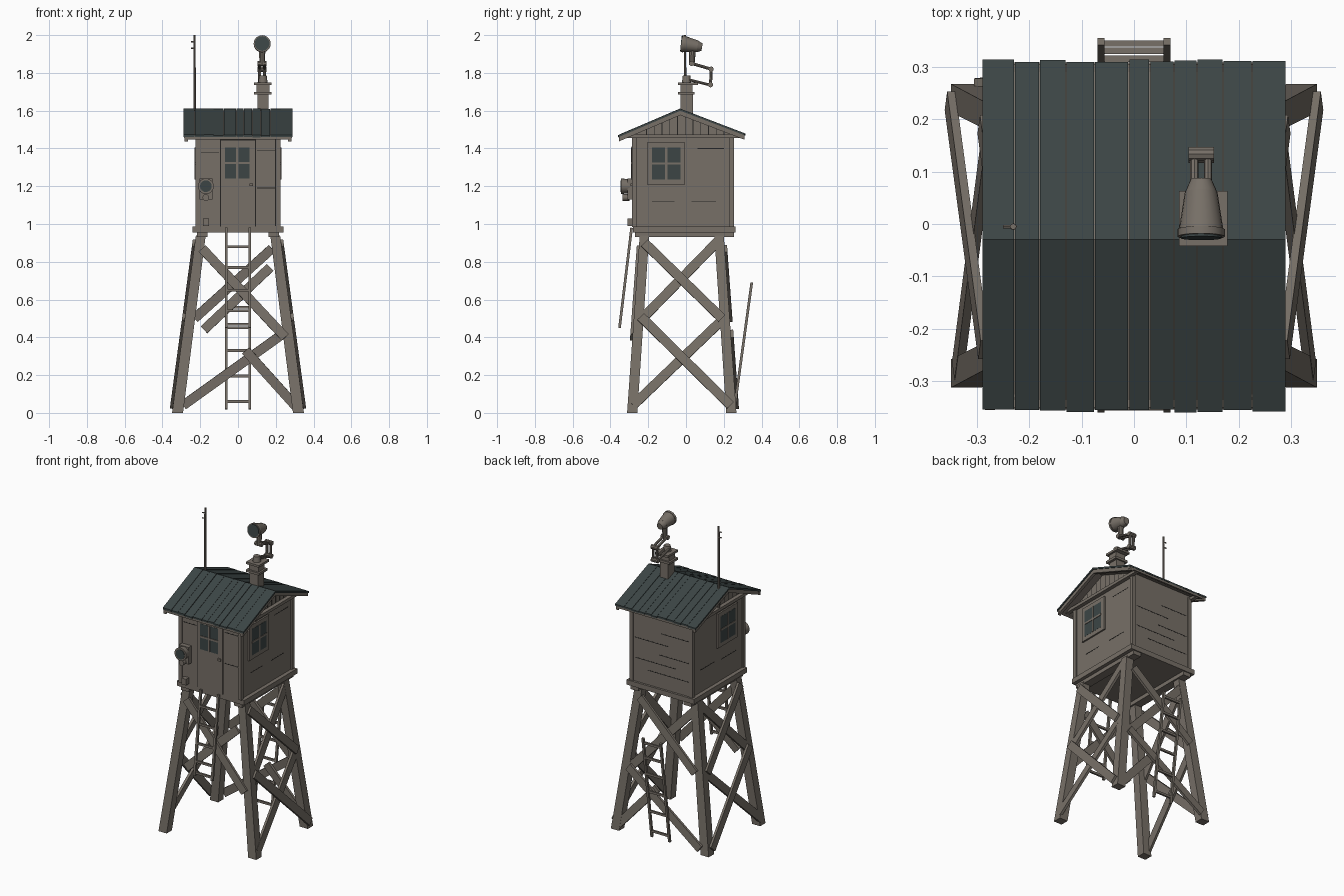
import bpy, bmesh, math, random
from mathutils import Vector, Matrix

if "Cube" in bpy.data.objects:
    bpy.data.objects.remove(bpy.data.objects["Cube"])

random.seed(4)

def material(name, rgb):
    m = bpy.data.materials.new(name)
    m.diffuse_color = (*rgb, 1)
    m.use_nodes = True
    m.node_tree.nodes["Principled BSDF"].inputs["Base Color"].default_value = m.diffuse_color
    return m

WOOD = material("weathered wood", (0.185, 0.162, 0.137))
SLATE = material("dark slate", (0.045, 0.06, 0.06))
CRACK = material("crack black", (0.018, 0.017, 0.016))

def finish(name, bm, mat, smooth=False):
    bmesh.ops.recalc_face_normals(bm, faces=bm.faces)
    me = bpy.data.meshes.new(name)
    bm.to_mesh(me)
    bm.free()
    me.materials.append(mat)
    ob = bpy.data.objects.new(name, me)
    bpy.context.collection.objects.link(ob)
    if smooth:
        bpy.ops.object.select_all(action='DESELECT')
        ob.select_set(True)
        bpy.context.view_layer.objects.active = ob
        bpy.ops.object.shade_smooth_by_angle(angle=math.radians(35))
    return ob

def loft(name, a, b, mat):
    """Solid between two matching loops of points."""
    bm = bmesh.new()
    va = [bm.verts.new(p) for p in a]
    vb = [bm.verts.new(p) for p in b]
    n = len(a)
    bm.faces.new(va)
    bm.faces.new(vb)
    for i in range(n):
        j = (i + 1) % n
        bm.faces.new((va[i], va[j], vb[j], vb[i]))
    return finish(name, bm, mat)

def rect(cx, cy, hx, hy, z):
    return [(cx - hx, cy - hy, z), (cx + hx, cy - hy, z), (cx + hx, cy + hy, z), (cx - hx, cy + hy, z)]

def box(name, x0, x1, y0, y1, z0, z1, mat=WOOD):
    cx, cy, hx, hy = (x0 + x1) / 2, (y0 + y1) / 2, abs(x1 - x0) / 2, abs(y1 - y0) / 2
    return loft(name, rect(cx, cy, hx, hy, z0), rect(cx, cy, hx, hy, z1), mat)

def prism_x(name, yz, x0, x1, mat):
    return loft(name, [(x0, y, z) for y, z in yz], [(x1, y, z) for y, z in yz], mat)

def beam(name, p, q, width, depth, normal, mat=WOOD):
    """Plank from p to q whose broad face looks along normal."""
    p, q = Vector(p), Vector(q)
    d = (q - p).normalized()
    s = d.cross(Vector(normal)).normalized() * width / 2
    n = s.cross(d).normalized() * depth / 2
    ring = lambda c: [c - s - n, c + s - n, c + s + n, c - s + n]
    return loft(name, ring(p), ring(q), mat)

def rod(name, p, q, r1, r2=None, sides=12, mat=WOOD):
    p, q = Vector(p), Vector(q)
    d = q - p
    bm = bmesh.new()
    bmesh.ops.create_cone(bm, cap_ends=True, segments=sides, radius1=r1,
                          radius2=r1 if r2 is None else r2, depth=d.length)
    rot = d.to_track_quat('Z', 'Y').to_matrix().to_4x4()
    bmesh.ops.transform(bm, verts=bm.verts, matrix=Matrix.Translation((p + q) / 2) @ rot)
    return finish(name, bm, mat, True)

# Splayed legs
for sx in (-1, 1):
    for y0, y1 in ((-0.285, -0.22), (0.24, 0.175)):
        loft("leg", rect(sx * 0.32, y0, 0.029, 0.027, 0), rect(sx * 0.197, y1, 0.026, 0.025, 0.94), WOOD)

# Side braces: two stacked crosses on each side
for sx in (-1, 1):
    for k, (ya, za, yb, zb) in enumerate(((-0.22, 0.9, 0.19, 0.5), (0.17, 0.91, -0.24, 0.49),
                                          (-0.24, 0.51, 0.235, 0.04), (0.2, 0.5, -0.28, 0.04))):
        off = 0.006 - 0.014 * (k % 2)
        at = lambda y, z: (sx * (0.35 - 0.136 * z + off), y, z)
        beam("side_brace", at(ya, za), at(yb, zb), 0.05, 0.016, (sx, 0, 0.136))

# Front and back braces, some broken
def face_brace(name, back, xa, za, xb, zb, off):
    at = lambda x, z: (x, (0.268 - 0.073 * z + off) if back else (-0.313 + 0.073 * z - off), z)
    beam(name, at(xa, za), at(xb, zb), 0.05, 0.016, (0, 1 if back else -1, 0.07))

face_brace("front_brace", False, -0.19, 0.87, 0.25, 0.40, 0.004)
face_brace("front_broken_brace", False, -0.18, 0.44, 0.17, 0.77, -0.013)
face_brace("back_upper_brace", True, 0.18, 0.87, -0.23, 0.5, 0.006)
face_brace("back_upper_brace", True, -0.19, 0.87, 0.24, 0.41, -0.01)
face_brace("back_lower_brace", True, 0.24, 0.42, -0.29, 0.04, 0.006)
face_brace("back_broken_brace", True, 0.04, 0.33, 0.31, 0.03, -0.01)

# Platform and the beams below it
box("platform", -0.24, 0.24, -0.28, 0.262, 0.955, 0.987)
for sx in (-1, 1):
    box("floor_beam", sx * 0.162, sx * 0.217, -0.27, 0.255, 0.93, 0.956)

# Ladders: upper one hangs at the front, broken-off one leans at the back
def ladder(name, top, bottom, rungs):
    (yt, zt), (yb, zb) = top, bottom
    for sx in (-1, 1):
        beam(name + "_rail", (sx * 0.063, yt, zt), (sx * 0.063, yb, zb), 0.014, 0.014, (0, 1, 0))
    for z in rungs:
        y = yb + (yt - yb) * (z - zb) / (zt - zb)
        beam(name + "_rung", (-0.065, y, z), (0.065, y, z), 0.014, 0.012, (0, 1, 0))

ladder("front_ladder", (-0.288, 0.98), (-0.352, 0.45), (0.88, 0.77, 0.65, 0.54, 0.47))
ladder("back_ladder", (0.348, 0.69), (0.256, 0.02), (0.06, 0.195, 0.33, 0.45, 0.56, 0.66))

# Cabin with gables, corner posts
prism_x("cabin", [(-0.28, 0.985), (0.248, 0.985), (0.248, 1.485), (-0.03, 1.588), (-0.28, 1.482)],
        -0.215, 0.215, WOOD)
for sx in (-1, 1):
    for y0, y1 in ((-0.287, -0.262), (0.23, 0.254)):
        box("corner_post", sx * 0.2, sx * 0.224, y0, y1, 0.985, 1.465)
    box("tie_board", sx * 0.215, sx * 0.24, -0.33, 0.295, 1.455, 1.474)
    # Gaps between the upright gable planks
    for i in range(12):
        y = -0.25 + i * 0.041
        top = 1.585 - (0.44 if y < -0.03 else 0.39) * abs(y + 0.03)
        if top > 1.49:
            box("gable_gap", sx * 0.214, sx * 0.2165, y - 0.002, y + 0.002, 1.474, top - 0.004, CRACK)

# Roof: brown underlay covered with uneven dark boards
RIDGE, FRONT, BACK = (-0.03, 1.612), (-0.358, 1.472), (0.313, 1.481)
def slope_strip(name, eave, x0, x1, up, down, mat, grow=1.0):
    (ya, za), (yb, zb) = RIDGE, eave
    yb, zb = ya + (yb - ya) * grow, za + (zb - za) * grow
    prism_x(name, [(ya, za - up), (yb, zb - up), (yb, zb - down), (ya, za - down)], x0, x1, mat)

seams = [-0.29, -0.228, -0.18, -0.13, -0.075, -0.01, 0.03, 0.076, 0.12, 0.17, 0.225, 0.29]
for eave in (FRONT, BACK):
    slope_strip("roof_underlay", eave, -0.28, 0.28, 0.012, 0.026, WOOD, 0.985)
    for a, b in zip(seams, seams[1:]):
        lift = random.uniform(0, 0.003)
        slope_strip("roof_board", eave, a + 0.001, b - 0.001, lift, 0.0125, SLATE, random.uniform(0.985, 1.005))
    for sx in (-1, 1):
        slope_strip("barge_board", eave, sx * 0.265, sx * 0.284, 0.012, 0.036, WOOD, 0.99)
box("front_fascia", -0.285, 0.285, -0.35, -0.335, 1.455, 1.47)
box("back_fascia", -0.285, 0.285, 0.29, 0.305, 1.462, 1.478)

# Plates on a wall: wall 'f' front, 'b' back, 'l' left, 'r' right
def plate(name, wall, u0, u1, z0, z1, out, mat=WOOD):
    if wall == 'f':
        box(name, u0, u1, -0.28 - out, -0.275, z0, z1, mat)
    elif wall == 'b':
        box(name, u0, u1, 0.243, 0.248 + out, z0, z1, mat)
    else:
        s = 1 if wall == 'r' else -1
        box(name, s * 0.21, s * (0.215 + out), u0, u1, z0, z1, mat)

def window(wall, u0, u1, z0, z1, frame, out):
    plate("window_frame", wall, u0 - frame, u1 + frame, z0 - frame, z1 + frame, out)
    plate("window_glass", wall, u0, u1, z0, z1, out + 0.001, SLATE)
    cu, cz = (u0 + u1) / 2, (z0 + z1) / 2
    plate("window_bar", wall, cu - 0.006, cu + 0.006, z0, z1, out + 0.004)
    plate("window_bar", wall, u0, u1, cz - 0.006, cz + 0.006, out + 0.004)

# Door, side panel and windows
plate("door_outline", 'f', -0.094, 0.094, 0.987, 1.447, 0.002, CRACK)
plate("door", 'f', -0.09, 0.09, 0.987, 1.443, 0.006)
window('f', -0.068, 0.06, 1.24, 1.405, 0.006, 0.008)
plate("door_handle", 'f', 0.06, 0.08, 1.2, 1.215, 0.015)
plate("panel_edge", 'f', 0.196, 0.2, 0.99, 1.45, 0.001, CRACK)
for w in 'lr':
    window(w, -0.18, -0.03, 1.235, 1.405, 0.026, 0.01)

# Long cracks between wall planks
for w, u0, u1, z in (('b', -0.19, 0.1, 1.08), ('b', -0.1, 0.19, 1.14), ('b', -0.19, 0.02, 1.2),
                     ('b', -0.05, 0.19, 1.27), ('b', -0.19, 0.0, 1.34), ('f', 0.1, 0.195, 1.39),
                     ('f', 0.1, 0.195, 1.19), ('f', -0.195, -0.1, 1.38), ('r', -0.18, -0.06, 1.12),
                     ('r', 0.03, 0.16, 1.12), ('r', 0.06, 0.2, 1.4), ('l', -0.2, -0.05, 1.12), ('l', 0.02, 0.16, 1.13)):
    plate("plank_crack", w, u0, u1, z - 0.002, z + 0.002, 0.001, CRACK)

# Round wall lamp beside the door, with bracket and small box
box("wall_lamp_mount", -0.205, -0.135, -0.31, -0.275, 1.13, 1.24)
rod("wall_lamp_body", (-0.17, -0.295, 1.2), (-0.17, -0.345, 1.2), 0.036, 0.042, 16)
rod("wall_lamp_glass", (-0.17, -0.343, 1.2), (-0.17, -0.348, 1.2), 0.031, None, 16, SLATE)
rod("wall_lamp_knob", (-0.17, -0.3, 1.14), (-0.17, -0.335, 1.14), 0.018)
box("small_box", -0.186, -0.154, -0.31, -0.275, 0.99, 1.03)

# Antenna at the left end of the ridge
rod("antenna", (-0.23, -0.005, 1.47), (-0.23, -0.005, 2.0), 0.007, 0.006, 8)
for z in (1.93, 1.965):
    rod("antenna_spur", (-0.25, -0.005, z), (-0.225, -0.005, z), 0.004, None, 6)

# Searchlight pedestal
X = 0.132
box("pedestal", X - 0.03, X + 0.03, -0.03, 0.036, 1.57, 1.69)
box("pedestal_plate", X - 0.046, X + 0.046, -0.042, 0.045, 1.685, 1.7)
box("pedestal_block", X - 0.034, X + 0.034, -0.03, 0.035, 1.7, 1.738)
box("pedestal_cap", X - 0.046, X + 0.046, -0.042, 0.063, 1.736, 1.75)
rod("swivel", (X, 0.003, 1.745), (X, 0.003, 1.785), 0.025, 0.02, 12)

# Folding arm, paired rods with joints
X = 0.128
for sx in (-1, 1):
    x = X + sx * 0.013
    rod("lower_arm", (x, 0.01, 1.765), (x, 0.13, 1.735), 0.007, None, 8)
    rod("elbow_arm", (x, 0.13, 1.735), (x, 0.133, 1.82), 0.008, None, 8)
    rod("upper_arm", (x, 0.133, 1.82), (x, 0.03, 1.85), 0.008, None, 8)
for y, z in ((0.13, 1.737), (0.133, 1.82), (0.03, 1.85)):
    rod("arm_joint", (X - 0.024, y, z), (X + 0.024, y, z), 0.014, None, 10)
rod("lamp_neck", (X, 0.03, 1.84), (X, 0.035, 1.93), 0.015, 0.018, 10)

# Searchlight head
rod("lamp_back", (X, 0.06, 1.94), (X, 0.085, 1.936), 0.031, 0.02, 20)
rod("lamp_shade", (X, -0.015, 1.954), (X, 0.061, 1.94), 0.043, 0.031, 20)
rod("lamp_rim", (X, -0.024, 1.955), (X, -0.01, 1.953), 0.045, None, 20)
rod("lamp_lens", (X, -0.027, 1.9555), (X, -0.022, 1.955), 0.039, None, 20, SLATE)
